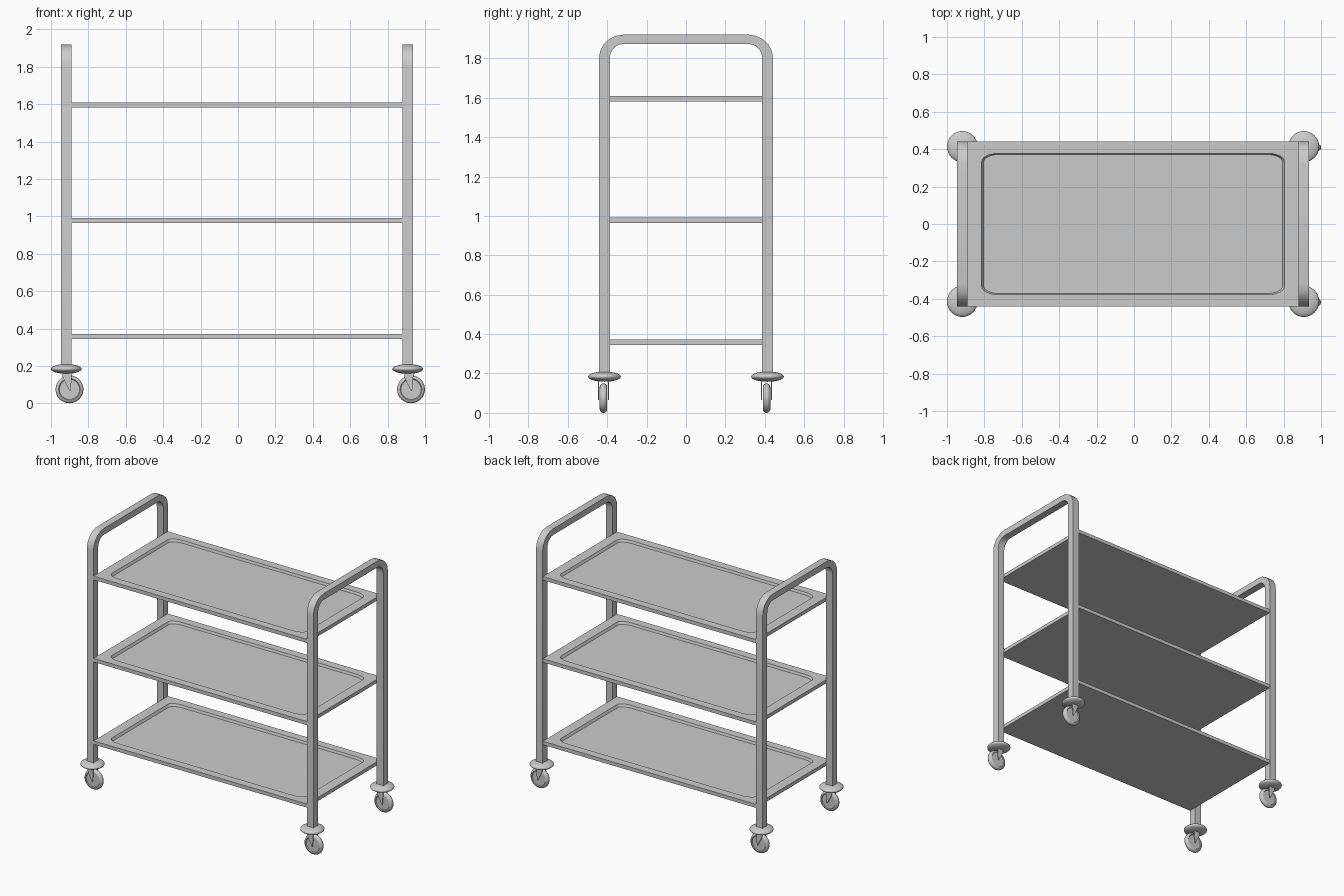
import bpy, bmesh, math
from mathutils import Matrix, Vector

if "Cube" in bpy.data.objects:
    bpy.data.objects.remove(bpy.data.objects["Cube"])

CX = -0.005      # middle of the frame in x
PX, PY = 0.913, 0.414   # post offsets from the middle
T = 0.055        # tube width


def finish(name, bm, smooth=None):
    bmesh.ops.recalc_face_normals(bm, faces=bm.faces[:])
    me = bpy.data.meshes.new(name)
    bm.to_mesh(me)
    bm.free()
    ob = bpy.data.objects.new(name, me)
    bpy.context.collection.objects.link(ob)
    if smooth:
        bpy.ops.object.select_all(action='DESELECT')
        ob.select_set(True)
        bpy.context.view_layer.objects.active = ob
        bpy.ops.object.shade_smooth_by_angle(angle=math.radians(smooth))
    return ob


def bridge(bm, a, b):
    n = len(a)
    for i in range(n):
        bm.faces.new((a[i], a[(i + 1) % n], b[(i + 1) % n], b[i]))


# Bent square tube: posts and push handle in one hoop
def hoop(name, x):
    by, bz, n = 0.32, 1.80, 5
    outer, inner = [(0.442, 0.185)], [(0.387, 0.185)]
    for i in range(n + 1):
        a = math.pi / 2 * i / n
        c, s = math.cos(a), math.sin(a)
        outer.append((by + 0.122 * c, bz + 0.12 * s))
        inner.append((by + 0.067 * c, bz + 0.073 * s))
    outer += [(-y, z) for y, z in reversed(outer)]
    inner += [(-y, z) for y, z in reversed(inner)]
    bm = bmesh.new()
    rings = []
    for (oy, oz), (iy, iz) in zip(outer, inner):
        rings.append([bm.verts.new(p) for p in (
            (x - T / 2, oy, oz), (x + T / 2, oy, oz),
            (x + T / 2, iy, iz), (x - T / 2, iy, iz))])
    for a, b in zip(rings, rings[1:]):
        bridge(bm, a, b)
    bm.faces.new(rings[0])
    bm.faces.new(rings[-1])
    finish(name, bm, 25)


# Shelf slab with a rounded, recessed tray floor
def shelf(name, top):
    hx, hy, thick, depth, n = 0.886, 0.44, 0.027, 0.018, 6
    bm = bmesh.new()

    def loop(ax, ay, rx, ry, z):
        out = []
        for k, (sx, sy) in enumerate(((1, 1), (-1, 1), (-1, -1), (1, -1))):
            for i in range(n + 1):
                a = math.pi / 2 * (k + i / n)
                out.append(bm.verts.new((CX + sx * (ax - rx) + rx * math.cos(a),
                                         sy * (ay - ry) + ry * math.sin(a), z)))
        return out

    rim = loop(0.81, 0.378, 0.09, 0.045, top)
    floor = loop(0.80, 0.372, 0.085, 0.042, top - depth)
    bridge(bm, rim, floor)
    bm.faces.new(floor)
    corners = [(hx, hy), (-hx, hy), (-hx, -hy), (hx, -hy)]
    up = [bm.verts.new((CX + x, y, top)) for x, y in corners]
    low = [bm.verts.new((CX + x, y, top - thick)) for x, y in corners]
    bridge(bm, up, low)
    bm.faces.new(low)
    # flat rim: a fan at each corner, a quad along each side
    m = n + 1
    for k in range(4):
        for i in range(n):
            bm.faces.new((up[k], rim[k * m + i], rim[k * m + i + 1]))
        j = (k + 1) % 4
        bm.faces.new((up[k], rim[k * m + n], rim[j * m], up[j]))
    finish(name, bm)


# Round bumper disc under a post
def bumper(name, x, y):
    bm = bmesh.new()
    bmesh.ops.create_uvsphere(bm, u_segments=32, v_segments=16, radius=1,
                              matrix=Matrix.Translation((x, y, 0.184))
                              @ Matrix.Diagonal((0.082, 0.083, 0.026, 1)))
    finish(name, bm, 60)


# Wheel turned about the y axis
def wheel(name, x, y):
    half = [(0.014, 0.0), (0.014, 0.054), (0.019, 0.058),
            (0.018, 0.064), (0.012, 0.071), (0.005, 0.0745)]
    prof = half + [(-w, r) for w, r in reversed(half)]
    bm = bmesh.new()
    vs = [bm.verts.new((x, y + w, 0.075 + r)) for w, r in prof]
    es = [bm.edges.new(p) for p in zip(vs, vs[1:])]
    bmesh.ops.spin(bm, geom=vs + es, cent=(x, y, 0.075), axis=(0, 1, 0),
                   angle=2 * math.pi, steps=32)
    bmesh.ops.remove_doubles(bm, verts=bm.verts[:], dist=1e-5)
    finish(name, bm, 35)


# Fork: two tapered side plates and a top bridge
def fork(name, x, y):
    tri = [(-0.036, 0.175), (0.012, 0.175), (0.012, 0.14), (0.006, 0.066), (0.0, 0.066), (-0.036, 0.14)]
    bm = bmesh.new()
    for s in (-1, 1):
        a = [bm.verts.new((x + px, y + s * 0.023, z)) for px, z in tri]
        b = [bm.verts.new((x + px, y + s * 0.028, z)) for px, z in tri]
        bridge(bm, a, b)
        bm.faces.new(a)
        bm.faces.new(b)
    bmesh.ops.create_cube(bm, size=1, matrix=Matrix.Translation((x - 0.012, y, 0.168))
                          @ Matrix.Diagonal((0.048, 0.056, 0.016, 1)))
    finish(name, bm)


for label, sx in (("left", -1), ("right", 1)):
    px = CX + sx * PX
    hoop(f"{label}_frame_hoop", px)
    for end, sy in (("front", -1), ("back", 1)):
        py = sy * PY
        bumper(f"{end}_{label}_bumper", px, py)
        wheel(f"{end}_{label}_wheel", px + 0.017, py - 0.005)
        fork(f"{end}_{label}_fork", px + 0.017, py - 0.005)

for label, z in (("bottom", 0.372), ("middle", 0.991), ("top", 1.608)):
    shelf(f"{label}_shelf", z)
